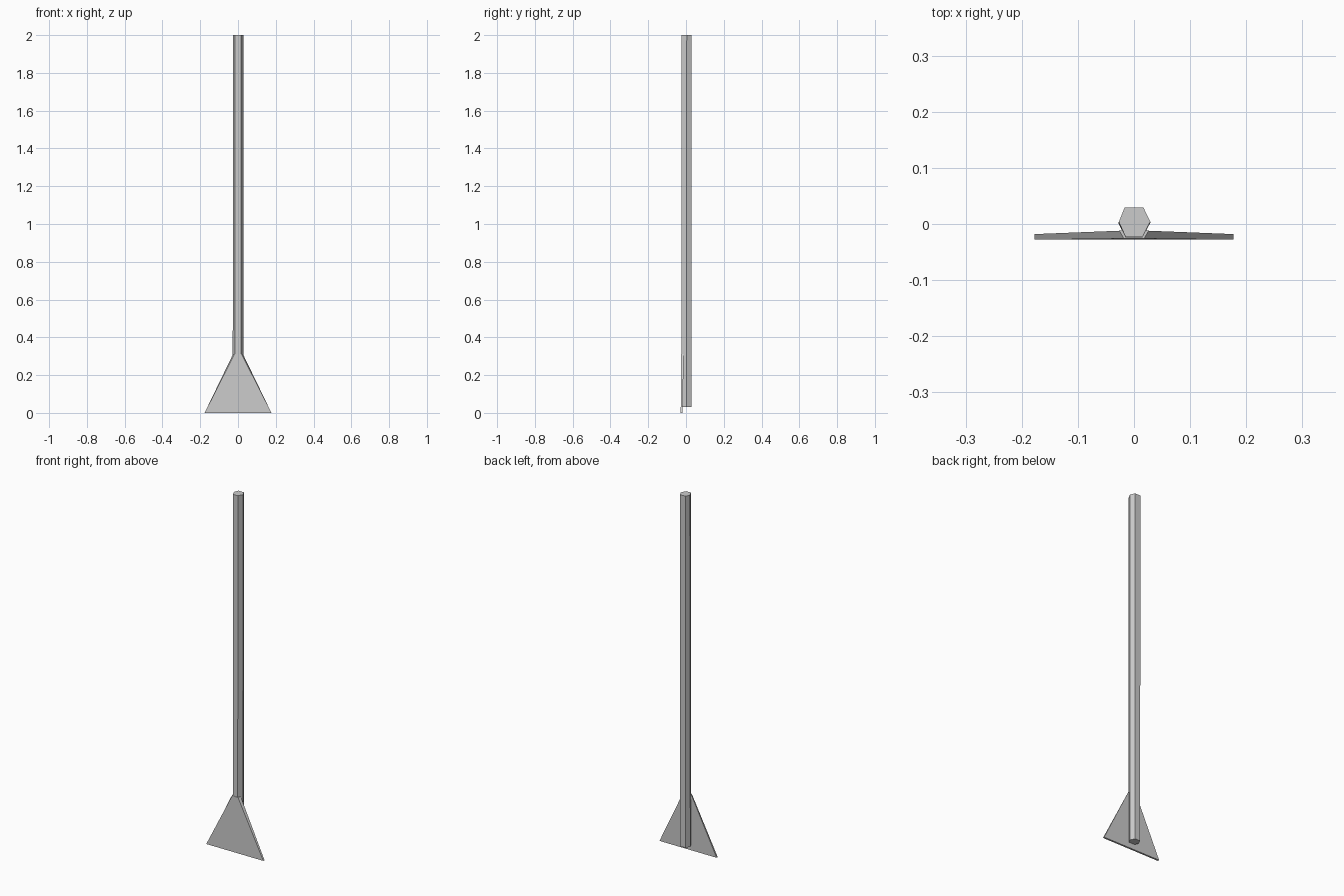
import bpy
import bmesh

if "Cube" in bpy.data.objects:
    bpy.data.objects.remove(bpy.data.objects["Cube"])


def loft(name, lower, upper):
    """Closed solid between two matching rings of points."""
    bm = bmesh.new()
    a = [bm.verts.new(p) for p in lower]
    b = [bm.verts.new(p) for p in upper]
    n = len(a)
    bm.faces.new(a[::-1])
    bm.faces.new(b)
    for i in range(n):
        j = (i + 1) % n
        bm.faces.new((a[i], a[j], b[j], b[i]))
    bmesh.ops.recalc_face_normals(bm, faces=bm.faces)
    mesh = bpy.data.meshes.new(name)
    bm.to_mesh(mesh)
    bm.free()
    obj = bpy.data.objects.new(name, mesh)
    bpy.context.collection.objects.link(obj)
    return obj


def blade_ring(front_half, back_half, front_y, back_y, z):
    return [(-front_half, front_y, z), (front_half, front_y, z),
            (back_half, back_y, z), (-back_half, back_y, z)]


# Long faceted pole, with a slight shift between its ends
bottom = [(-0.015, -0.024), (0.015, -0.024), (0.029, 0.002),
          (0.016, 0.028), (-0.016, 0.028), (-0.028, 0.002)]
top = [(-0.015, -0.023), (0.015, -0.023), (0.029, 0.004),
       (0.017, 0.029), (-0.017, 0.029), (-0.027, 0.004)]
loft("pole", [(x, y, 0.03) for x, y in bottom], [(x, y, 2.0) for x, y in top])

# Flared flat blade mounted on the front, thickening toward the top
loft("blade",
     blade_ring(0.177, 0.177, -0.028, -0.018, 0.0),
     blade_ring(0.018, 0.026, -0.026, -0.012, 0.312))
